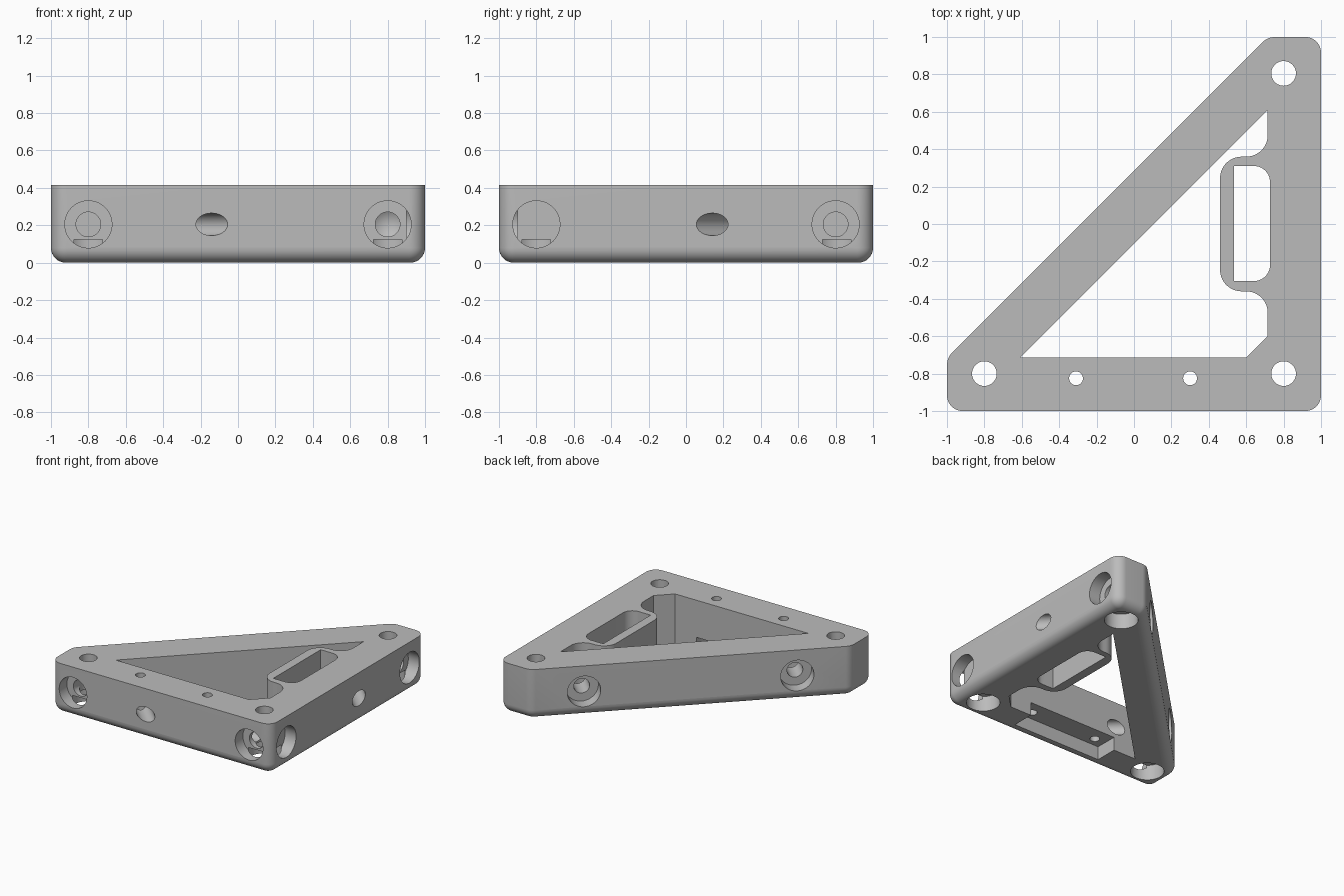
import bpy
import bmesh
from math import pi, sin, cos, tan
from mathutils import Vector, Matrix

cube = bpy.data.objects.get("Cube")
if cube:
    bpy.data.objects.remove(cube, do_unlink=True)

HEIGHT, MID = 0.415, 0.205        # frame height, height of the side holes
HOLE, SINK, SLANT = 0.066, 0.126, 0.06   # radii of bolt hole, counterbore, slanted hole

metal = bpy.data.materials.new("plain_grey")
metal.use_nodes = True
GREY = (0.5, 0.5, 0.5, 1)
metal.diffuse_color = GREY
metal.node_tree.nodes["Principled BSDF"].inputs["Base Color"].default_value = GREY


def rounded(corners, inset=0, steps=10):
    """Outline with rounded corners; each corner is (x, y, radius)."""
    points = []
    for i, (x, y, r) in enumerate(corners):
        p = Vector((x, y))
        if r == 0:
            points.append(p)
            continue
        a = (Vector(corners[i - 1][:2]) - p).normalized()
        b = (Vector(corners[(i + 1) % len(corners)][:2]) - p).normalized()
        half = a.angle(b) / 2
        centre = p + (a + b).normalized() * r / sin(half)
        start = p + a * r / tan(half) - centre
        end = p + b * r / tan(half) - centre
        turn = start.x * end.y - start.y * end.x
        sweep = (pi - 2 * half) * (1 if turn > 0 else -1)
        for k in range(steps + 1):
            arm = Matrix.Rotation(sweep * k / steps, 2) @ start
            points.append(centre + arm * (r - inset) / r)
    return points


def make_object(name, bm):
    bmesh.ops.recalc_face_normals(bm, faces=bm.faces)
    mesh = bpy.data.meshes.new(name)
    bm.to_mesh(mesh)
    bm.free()
    obj = bpy.data.objects.new(name, mesh)
    bpy.context.collection.objects.link(obj)
    return obj


def stack(name, layers):
    """Solid lofted through (outline, z) layers."""
    bm = bmesh.new()
    rings = [[bm.verts.new((p.x, p.y, z)) for p in outline] for outline, z in layers]
    bm.faces.new(rings[0])
    bm.faces.new(rings[-1])
    for low, high in zip(rings, rings[1:]):
        for i in range(len(low)):
            bm.faces.new((low[i - 1], low[i], high[i], high[i - 1]))
    return make_object(name, bm)


cutters = []


def cut_prism(name, corners):
    outline = rounded(corners)
    cutters.append(stack(name, [(outline, -0.1), (outline, HEIGHT + 0.1)]))


def cut_round(name, start, end, radius, tip=0):
    """Cylinder from start to end, with an optional drill point."""
    start, end = Vector(start), Vector(end)
    axis = end - start
    turn = axis.to_track_quat('Z', 'Y').to_matrix().to_4x4()
    bm = bmesh.new()
    bmesh.ops.create_cone(bm, cap_ends=True, segments=40, radius1=radius, radius2=radius,
                          depth=axis.length,
                          matrix=Matrix.Translation((start + end) / 2) @ turn)
    if tip:
        way = axis.normalized()
        cap = max(bm.faces, key=lambda f: f.calc_center_median().dot(way))
        poked = bmesh.ops.poke(bm, faces=[cap])
        poked["verts"][0].co += way * tip
    cutters.append(make_object(name, bm))


# Triangular body with a rounded lower rim
body_corners = [(-1, -1, 0.085), (1, -1, 0.085), (1, 1, 0.085),
                (0.715, 1, 0.1), (-1, -0.715, 0.1)]
rim = 0.08
layers = []
for k in range(9):
    t = k / 8 * pi / 2
    layers.append((rounded(body_corners, rim * (1 - sin(t))), rim * (1 - cos(t))))
layers.append((rounded(body_corners), HEIGHT))
frame = stack("triangular_frame", layers)

# Central opening around the side loop, and the slot inside the loop
curve = 0.115
cut_prism("opening_cutter", [
    (-0.61, -0.715, 0), (0.6, -0.715, 0), (0.715, -0.6, 0), (0.715, -0.36, curve),
    (0.46, -0.36, curve), (0.46, 0.36, curve), (0.715, 0.36, curve), (0.715, 0.61, 0)])
cut_prism("slot_cutter", [(0.535, -0.305, 0), (0.727, -0.305, 0.085),
                          (0.727, 0.31, 0.085), (0.535, 0.31, 0)])

# Upright corner holes, counterbored from below
for x, y in ((-0.8, -0.8), (0.8, -0.8), (0.8, 0.805)):
    cut_round("upright_hole", (x, y, -0.1), (x, y, HEIGHT + 0.1), HOLE)
    cut_round("upright_counterbore", (x, y, -0.1), (x, y, 0.125), SINK)

# Small holes above the underside recess in the front bar
for x in (-0.31, 0.3):
    cut_round("small_hole", (x, -0.825, -0.1), (x, -0.825, HEIGHT + 0.1), 0.037)
bm = bmesh.new()
bmesh.ops.create_cube(bm, size=1, matrix=Matrix.Translation((0, -0.75, 0)) @
                      Matrix.Diagonal((0.81, 0.3, 0.22, 1)))
cutters.append(make_object("recess_cutter", bm))

# Side holes are mirrored across the diagonal: front face to right face
def same(x, y):
    return (x, y, MID)


def mirrored(x, y):
    return (-y, -x, MID)


for place in (same, mirrored):
    for x, stop, tip in ((-0.8, -0.69, 0), (0.8, -0.64, 0.04)):
        cut_round("side_hole", place(x, -1.1), place(x, stop), HOLE, tip)
        cut_round("side_counterbore", place(x, -1.1), place(x, -0.9), SINK)
    # Slanted hole through the long bar and out of the straight bar
    cut_round("slanted_hole", place(-0.85, -0.29), place(0.06, -1.2), SLANT)
    cut_round("slanted_counterbore", place(-0.85, -0.29), place(-0.64, -0.5), SINK)

# Apply all cuts, then drop the cutters
for cutter in cutters:
    cutter.hide_render = True
    cut = frame.modifiers.new(cutter.name, 'BOOLEAN')
    cut.operation = 'DIFFERENCE'
    cut.solver = 'EXACT'
    cut.object = cutter
bpy.context.view_layer.update()
result = bpy.data.meshes.new_from_object(
    frame.evaluated_get(bpy.context.evaluated_depsgraph_get()))
frame.modifiers.clear()
frame.data = result
for cutter in cutters:
    bpy.data.objects.remove(cutter, do_unlink=True)

frame.data.materials.clear()
frame.data.materials.append(metal)
bpy.ops.object.select_all(action='DESELECT')
frame.select_set(True)
bpy.context.view_layer.objects.active = frame
bpy.ops.object.shade_smooth_by_angle(angle=pi / 6)
